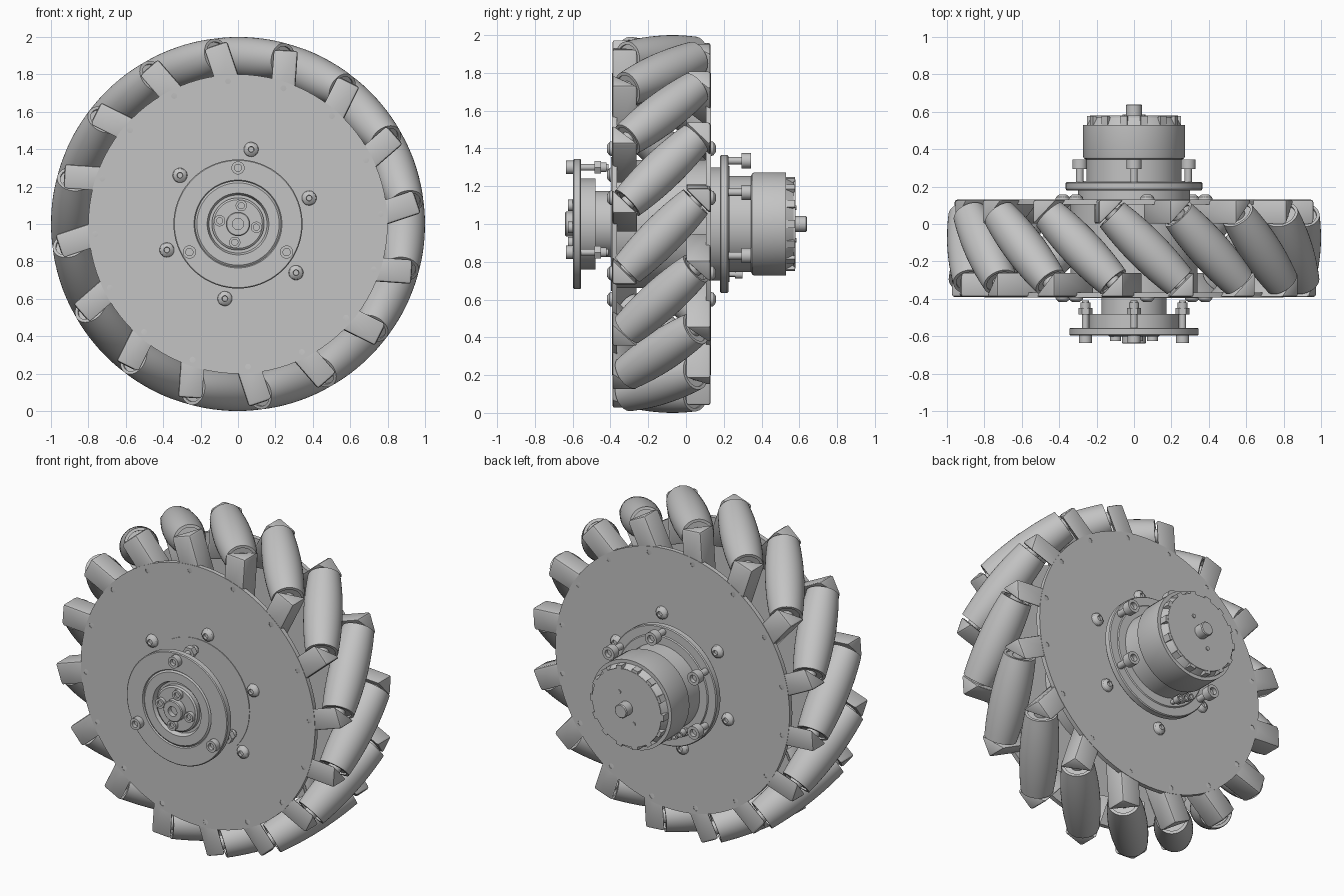
import bpy, bmesh, math
from math import radians, cos, sin, sqrt
from mathutils import Matrix, Vector

old = bpy.data.objects.get("Cube")
if old:
    bpy.data.objects.remove(old)

grey = bpy.data.materials.new("machined_grey")
grey.use_nodes = True
COLOUR = (0.55, 0.55, 0.55, 1)
grey.diffuse_color = COLOUR
grey.node_tree.nodes["Principled BSDF"].inputs["Base Color"].default_value = COLOUR

COUNT = 16
STEP = 360 / COUNT
MID_Y = -0.13
FRONT, BACK = -0.39, 0.13
parts = []


def polar(angle, r, y):
    a = radians(angle)
    return Vector((r * cos(a), y, 1 + r * sin(a)))


def radial_frame(angle, y):
    """Local x = outward, y = around the wheel, z = along the axle."""
    a = radians(angle)
    m = Matrix(((cos(a), -sin(a), 0, 0), (0, 0, 1, y), (sin(a), cos(a), 0, 1), (0, 0, 0, 1)))
    return m


def finish(name, bm, matrix):
    bm.transform(matrix)
    bmesh.ops.recalc_face_normals(bm, faces=bm.faces)
    mesh = bpy.data.meshes.new(name)
    bm.to_mesh(mesh)
    bm.free()
    mesh.materials.append(grey)
    obj = bpy.data.objects.new(name, mesh)
    bpy.context.collection.objects.link(obj)
    parts.append(obj)
    return obj


def revolve(name, profile, matrix, steps=32):
    """Spin (radius, height) points about local z."""
    bm = bmesh.new()
    verts = [bm.verts.new((r, 0, h)) for r, h in profile]
    edges = [bm.edges.new(pair) for pair in zip(verts, verts[1:])]
    bmesh.ops.spin(bm, geom=verts + edges, cent=(0, 0, 0), axis=(0, 0, 1),
                   angle=math.tau, steps=steps, use_duplicate=False)
    bmesh.ops.remove_doubles(bm, verts=bm.verts, dist=1e-5)
    return finish(name, bm, matrix)


def turned(name, profile, angle=0, r=0, steps=32):
    """Turned part parallel to the axle; profile heights are world y."""
    m = Matrix.Translation(polar(angle, r, 0)) @ Matrix.Rotation(radians(-90), 4, 'X')
    return revolve(name, profile, m, steps)


def rod(name, radius, y0, y1, angle=0, r=0, steps=24):
    return turned(name, [(0, y0), (radius, y0), (radius, y1), (0, y1)], angle, r, steps)


def socket_head(name, radius, base, top, angle, r):
    deep = top + (base - top) * 0.5
    turned(name, [(0, base), (radius, base), (radius, top), (radius * 0.55, top),
                  (radius * 0.55, deep), (0, deep)], angle, r, 24)


def prism(name, outline, x0, x1, matrix):
    """Extrude a (y, z) outline along local x."""
    bm = bmesh.new()
    face = bm.faces.new([bm.verts.new((x0, a, b)) for a, b in outline])
    new = bmesh.ops.extrude_face_region(bm, geom=[face])["geom"]
    bmesh.ops.translate(bm, vec=(x1 - x0, 0, 0),
                        verts=[v for v in new if isinstance(v, bmesh.types.BMVert)])
    return finish(name, bm, matrix)


def apply_modifier(obj, mod):
    bpy.context.view_layer.objects.active = obj
    bpy.ops.object.modifier_apply(modifier=mod.name)


# Barrel rollers at 45 degrees, each with its axle and two wedge brackets
HALF, FAT = 0.255, 0.11
CORE = 1 - FAT
barrel = [(0, -HALF + 0.01), (0.075, -HALF + 0.01), (0.075, -HALF)]
for i in range(13):
    s = HALF * (i / 6 - 1)
    barrel.append((1 - sqrt(CORE ** 2 + s * s / 2), s))
barrel += [(0.075, HALF), (0.075, HALF - 0.01), (0, HALF - 0.01)]
wedge = [(-0.12, -0.26), (-0.255, -0.26), (-0.255, -0.125)]

for k in range(COUNT):
    angle = -4 + k * STEP
    frame = radial_frame(angle, MID_Y)
    axis = frame.to_3x3() @ Vector((0, 1, 1))
    place = Matrix.Translation(polar(angle, CORE, MID_Y)) @ axis.to_track_quat('Z', 'Y').to_matrix().to_4x4()
    revolve("roller", barrel, place, 40)
    revolve("roller_axle", [(0, -0.29), (0.04, -0.29), (0.04, 0.29), (0, 0.29)], place, 16)
    for side, label in ((1, "front"), (-1, "back")):
        outline = [(side * t, side * y) for t, y in wedge]
        bracket = prism(label + "_bracket", outline, 0.62, 0.945, frame)
        bevel = bracket.modifiers.new("rounded", 'BEVEL')
        bevel.width, bevel.segments = 0.014, 2
        apply_modifier(bracket, bevel)

# Side discs with a ring of drilled holes
for label, y0, y1, start in (("front", FRONT - 0.002, FRONT + 0.025, 4),
                             ("back", BACK - 0.025, BACK + 0.002, 10.5)):
    disc = rod(label + "_disc", 0.8, y0, y1, steps=96)
    cutter_bm = bmesh.new()
    for k in range(COUNT):
        m = Matrix.Translation(polar(start + k * STEP, 0.765, (y0 + y1) / 2))
        bmesh.ops.create_cone(cutter_bm, cap_ends=True, segments=12, radius1=0.016, radius2=0.016,
                              depth=0.1, matrix=m @ Matrix.Rotation(radians(90), 4, 'X'))
    cutter = finish("hole_cutter", cutter_bm, Matrix())
    cutter.hide_render = True
    cut = disc.modifiers.new("holes", 'BOOLEAN')
    cut.object, cut.solver = cutter, 'EXACT'
    apply_modifier(disc, cut)
    parts.remove(cutter)
    bpy.data.objects.remove(cutter)

# Core between the discs and domed screws on both sides
rod("core_drum", 0.34, FRONT + 0.02, BACK - 0.02, steps=64)
rod("front_seat_ring", 0.355, FRONT - 0.006, FRONT, steps=64)
for k in range(6):
    for face, out in ((FRONT, -1), (BACK, 1)):
        dome = [(0, face), (0.04, face), (0.036, face + out * 0.014),
                (0.022, face + out * 0.026), (0.016, face + out * 0.028),
                (0.014, face + out * 0.015), (0, face + out * 0.015)]
        turned("dome_screw", dome, 20 + k * 60, 0.405, 20)

# Front hub: neck, step, flange and recessed centre
turned("front_hub", [(0, -0.38), (0.175, -0.38), (0.175, -0.48), (0.24, -0.48), (0.24, -0.555),
                     (0.34, -0.555), (0.345, -0.56), (0.345, -0.592), (0.34, -0.597),
                     (0.235, -0.597), (0.23, -0.59), (0.22, -0.597), (0.165, -0.597),
                     (0.155, -0.57), (0, -0.57)], steps=72)
turned("front_boss", [(0, -0.565), (0.14, -0.565), (0.14, -0.595), (0.13, -0.602), (0, -0.602)], steps=48)
turned("front_shaft", [(0, -0.6), (0.065, -0.6), (0.065, -0.635), (0.06, -0.64), (0.03, -0.64),
                       (0.03, -0.61), (0, -0.61)])
for k in range(4):
    socket_head("boss_screw", 0.03, -0.6, -0.625, 80 + k * 90, 0.1)
for k in range(3):
    a = 90 + k * 120
    socket_head("front_bolt_head", 0.035, -0.59, -0.635, a, 0.3)
    rod("front_bolt_shank", 0.018, -0.56, -0.41, a, 0.3)
    rod("front_bolt_nut", 0.038, -0.485, -0.45, a, 0.3, 6)
    rod("front_bolt_collar", 0.026, -0.45, -0.42, a, 0.3)

# Rear flange and motor housing
rod("rear_spacer", 0.3, 0.12, 0.185, steps=64)
turned("rear_flange", [(0, 0.18), (0.36, 0.18), (0.365, 0.186), (0.365, 0.218), (0.36, 0.224),
                       (0.31, 0.224), (0.305, 0.23), (0, 0.23)], steps=72)
turned("motor_body", [(0, 0.22), (0.255, 0.22), (0.255, 0.345), (0.268, 0.35), (0.272, 0.36),
                      (0.272, 0.53), (0.25, 0.53), (0.225, 0.575), (0, 0.575)], steps=72)
rod("motor_end_cap", 0.235, 0.57, 0.58, steps=64)
for k in range(14):
    fin = [(-0.02, 0.525), (0.02, 0.525), (0.02, 0.578), (-0.02, 0.578)]
    prism("cap_rib", fin, 0.2, 0.252, radial_frame(k * 360 / 14, 0))
turned("motor_shaft", [(0, 0.575), (0.042, 0.575), (0.042, 0.635), (0.037, 0.64), (0, 0.64)])
for a in (0, 180):
    rod("cap_pin", 0.012, 0.575, 0.586, a + 60, 0.1, 12)

# Rear bolts and the cable terminals in the gap below
for a in (-30, 30, 90, 150, 210):
    rod("rear_bolt_shank", 0.02, 0.22, 0.3, a, 0.335)
    socket_head("rear_bolt_head", 0.04, 0.295, 0.345, a, 0.335)
for a in (234, 243, 252):
    rod("terminal_post", 0.014, 0.22, 0.27, a, 0.28, 12)
    socket_head("terminal", 0.021, 0.26, 0.3, a, 0.28)

# Smooth shading with crisp edges
bpy.ops.object.select_all(action='DESELECT')
for obj in parts:
    obj.select_set(True)
bpy.context.view_layer.objects.active = parts[0]
bpy.ops.object.shade_smooth_by_angle(angle=radians(30))
